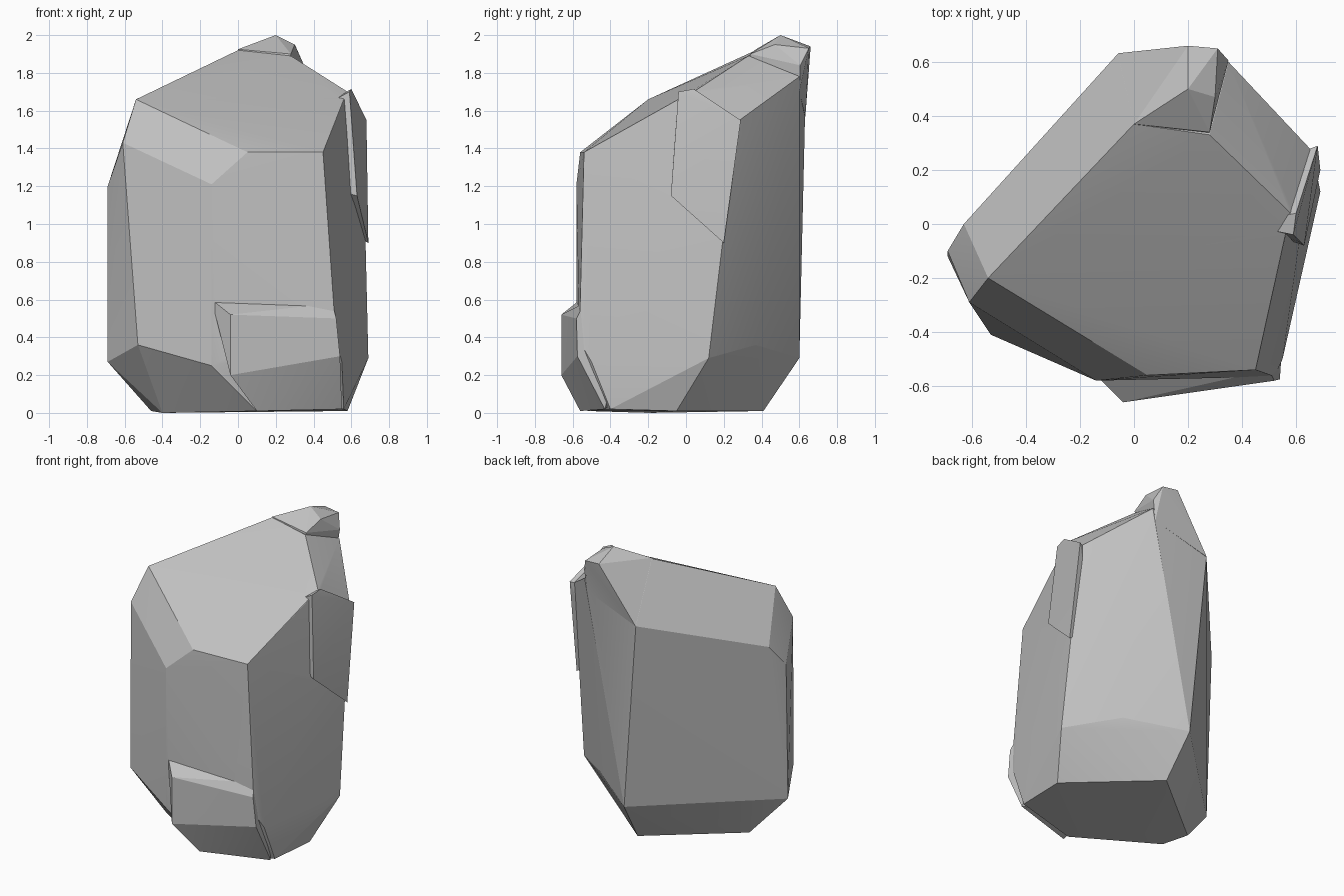
import bpy
import bmesh
import math

# Remove the default object
default = bpy.data.objects.get("Cube")
if default:
    bpy.data.objects.remove(default, do_unlink=True)

# Single stone colour
stone = bpy.data.materials.new("grey stone")
stone.use_nodes = True
stone_colour = (.53, .53, .53, 1)
stone.diffuse_color = stone_colour
shader = next(n for n in stone.node_tree.nodes if n.type == "BSDF_PRINCIPLED")
shader.inputs["Base Color"].default_value = stone_colour
shader.inputs["Roughness"].default_value = .9


def chiselled_block(name, corners):
    """Faceted convex stone wrapped tightly around its corner points."""
    bm = bmesh.new()
    for corner in corners:
        bm.verts.new(corner)
    bmesh.ops.convex_hull(bm, input=list(bm.verts))
    loose = [v for v in bm.verts if not v.link_faces]
    bmesh.ops.delete(bm, geom=loose, context="VERTS")
    bmesh.ops.recalc_face_normals(bm, faces=list(bm.faces))
    mesh = bpy.data.meshes.new(name)
    bm.to_mesh(mesh)
    bm.free()
    mesh.materials.append(stone)
    block = bpy.data.objects.new(name, mesh)
    bpy.context.collection.objects.link(block)
    return block


def activate(block):
    bpy.ops.object.select_all(action="DESELECT")
    block.select_set(True)
    bpy.context.view_layer.objects.active = block


def fuse(target, part):
    """Merge a part into the target and drop the leftover part."""
    activate(target)
    union = target.modifiers.new("fuse " + part.name, "BOOLEAN")
    union.operation = "UNION"
    union.solver = "EXACT"
    union.object = part
    bpy.ops.object.modifier_apply(modifier=union.name)
    bpy.data.objects.remove(part, do_unlink=True)


# Main boulder: underside, lower bevel, upper bevel and sloping crown
underside = [(-.46, -.03, .01), (-.4, -.2, 0), (.1, -.52, .01),
             (.56, -.4, .02), (.58, -.05, .01), (.08, .41, .01)]
lower_bevel = [(-.69, -.12, .27), (-.53, -.41, .36), (-.14, -.58, .25),
               (.52, -.565, .38), (.55, -.5, .27), (.69, .12, .29),
               (.4, .37, .36), (.05, .6, .29)]
upper_bevel = [(-.69, -.1, 1.2), (-.61, -.29, 1.43), (-.63, 0, 1.34),
               (-.14, -.58, 1.21), (-.06, .63, 1.57),
               (.67, .19, .88), (.66, .27, 1.54)]
crown = [(-.54, -.2, 1.66), (.05, -.56, 1.38), (.45, -.54, 1.38),
         (.56, -.04, 1.66), (.58, .04, 1.7), (.28, .33, 1.89),
         (0, .37, 1.92), (.35, .6, 1.78)]
rock = chiselled_block("rock", underside + lower_bevel + upper_bevel + crown)

# Raised peak with a small step beside it
peak = chiselled_block("peak", [
    (0, .37, 1.925), (.2, .5, 2), (.3, .47, 1.95), (.28, .34, 1.9),
    (.2, .66, 1.94), (.31, .65, 1.93), (.35, .605, 1.84),
    (-.06, .632, 1.57), (.2, .3, 1.6), (.33, .6, 1.7)])

# Broken slab standing proud of the side
side_slab = chiselled_block("side slab", [
    (.59, -.04, 1.7), (.6, .04, 1.715), (.68, .29, 1.55),
    (.61, -.065, 1.36), (.63, -.08, 1.15), (.69, .2, .9),
    (.4, 0, 1.6), (.45, .2, 1.5), (.4, 0, 1.2), (.5, .2, 1)])

# Projecting ledge at the front foot
foot_ledge = chiselled_block("foot ledge", [
    (-.04, -.66, .52), (-.04, -.66, .2), (-.14, -.56, .6),
    (.5, -.54, .58), (.52, -.58, .5), (.54, -.575, .3),
    (.1, -.56, .01), (.55, -.43, .02), (.1, -.3, .1),
    (-.1, -.4, .5), (.4, -.3, .5)])

for piece in (peak, side_slab, foot_ledge):
    fuse(rock, piece)

# Soften shallow facets, keep the chiselled edges sharp
activate(rock)
bpy.ops.object.shade_smooth_by_angle(angle=math.radians(14))
